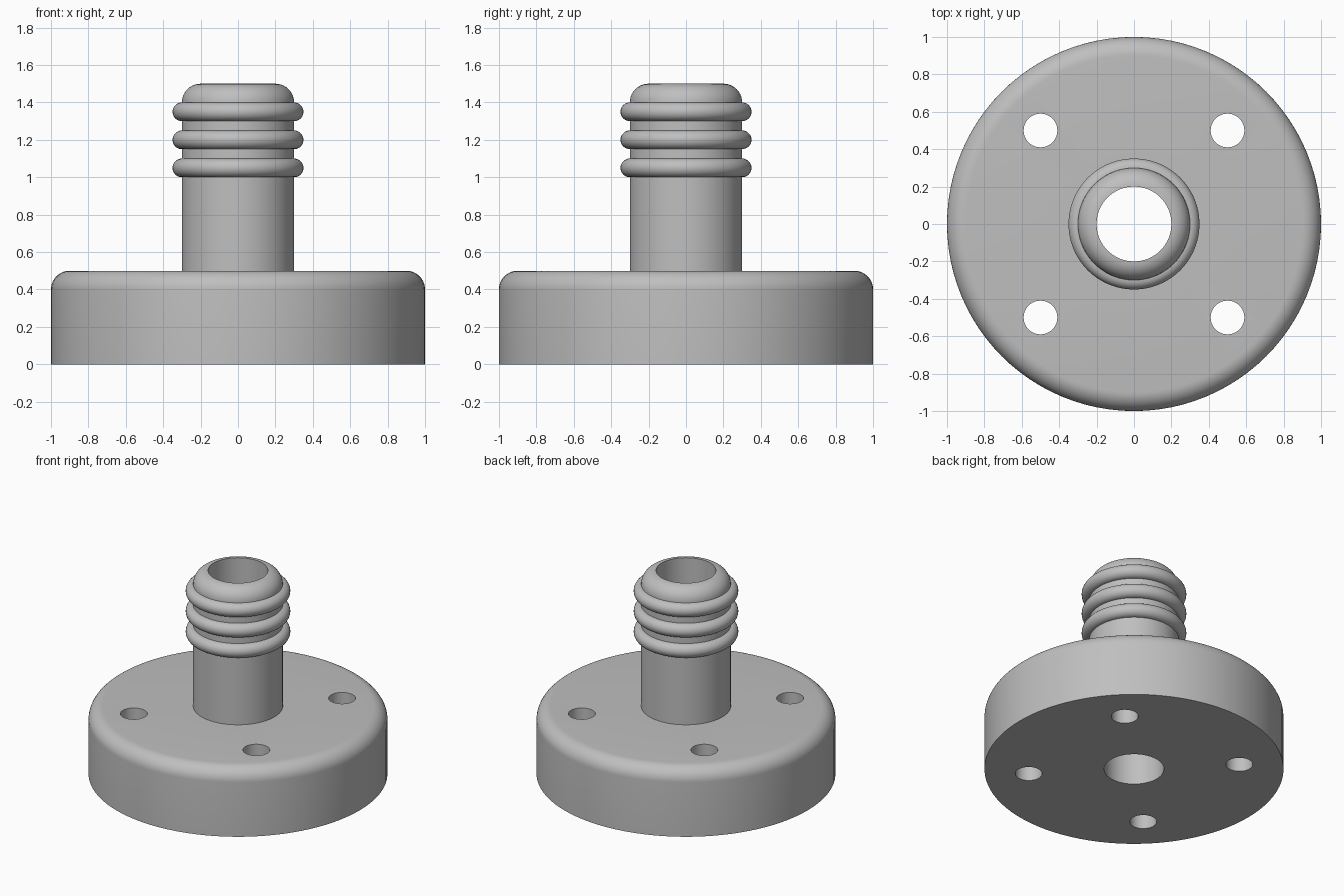
import bpy, bmesh, math

if "Cube" in bpy.data.objects:
    bpy.data.objects.remove(bpy.data.objects["Cube"])

SEGMENTS = 96

grey = bpy.data.materials.new("plain_grey")
grey.diffuse_color = (0.52, 0.52, 0.52, 1)
grey.use_nodes = True
grey.node_tree.nodes["Principled BSDF"].inputs["Base Color"].default_value = grey.diffuse_color


def arc(r, z, radius, start, end, steps):
    """Points (radius, height) on an arc, angles in degrees."""
    return [(r + radius * math.cos(math.radians(start + (end - start) * i / steps)),
             z + radius * math.sin(math.radians(start + (end - start) * i / steps)))
            for i in range(steps + 1)]


def lathe(name, profile):
    """Spin a closed profile around the z axis."""
    bm = bmesh.new()
    rings = []
    for s in range(SEGMENTS):
        a = 2 * math.pi * s / SEGMENTS
        rings.append([bm.verts.new((r * math.cos(a), r * math.sin(a), z)) for r, z in profile])
    n = len(profile)
    for s in range(SEGMENTS):
        a, b = rings[s], rings[(s + 1) % SEGMENTS]
        for i in range(n):
            j = (i + 1) % n
            bm.faces.new((a[i], b[i], b[j], a[j]))
    bmesh.ops.recalc_face_normals(bm, faces=bm.faces)
    mesh = bpy.data.meshes.new(name)
    bm.to_mesh(mesh)
    bm.free()
    obj = bpy.data.objects.new(name, mesh)
    bpy.context.collection.objects.link(obj)
    obj.data.materials.append(grey)
    return obj


# Flange with rounded rim, stem, three barbs, rounded mouth, through bore
profile = [(0.2, 0), (1.0, 0)]
profile += arc(0.9, 0.4, 0.1, 0, 90, 10)
profile.append((0.3, 0.5))
for z in (1.05, 1.20, 1.35):
    profile += arc(0.3, z, 0.05, -90, 90, 14)
profile += arc(0.2, 1.4, 0.1, 0, 90, 10)[1:]
body = lathe("flanged_hose_fitting", profile)

# Four bolt holes through the flange
for x in (-0.5, 0.5):
    for y in (-0.5, 0.5):
        bpy.ops.mesh.primitive_cylinder_add(vertices=48, radius=0.09, depth=1, location=(x, y, 0.25))
        cutter = bpy.context.object
        cutter.name = "bolt_hole_cutter"
        cutter.data.materials.append(grey)
        cut = body.modifiers.new("bolt_hole", 'BOOLEAN')
        cut.operation = 'DIFFERENCE'
        cut.solver = 'EXACT'
        cut.object = cutter
        bpy.context.view_layer.objects.active = body
        bpy.ops.object.modifier_apply(modifier=cut.name)
        bpy.data.objects.remove(cutter)

# Smooth shading with sharp edges kept
bpy.ops.object.select_all(action='DESELECT')
body.select_set(True)
bpy.context.view_layer.objects.active = body
bpy.ops.object.shade_smooth_by_angle(angle=math.radians(30))
